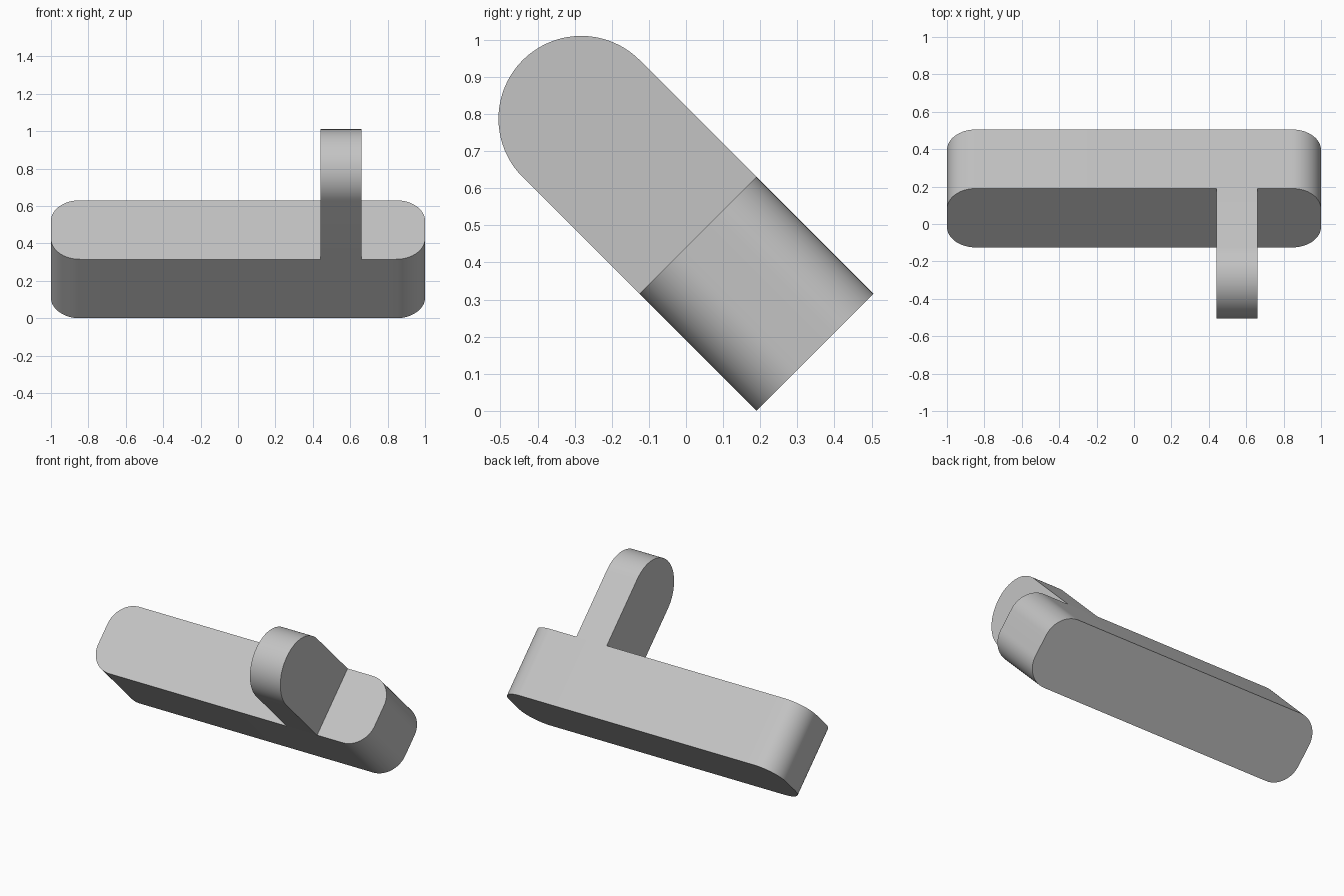
import bpy, bmesh, math
from mathutils import Matrix, Vector

cube = bpy.data.objects.get("Cube")
if cube:
    bpy.data.objects.remove(cube, do_unlink=True)

grey = bpy.data.materials.new("plain_grey")
grey.use_nodes = True
colour = (0.55, 0.55, 0.55, 1)
grey.diffuse_color = colour
grey.node_tree.nodes["Principled BSDF"].inputs["Base Color"].default_value = colour

HALF = 0.223        # half the thickness of the bar
CORNER = 0.155      # rounding of the bar ends
TAB_LENGTH = 0.668  # from bar centre to the tab's rounded end
# Both parts are built upright, then tipped forward together
tilt = Matrix.Translation((0, 0.19, 0.315)) @ Matrix.Rotation(math.radians(45), 4, "X")


def arc(cx, cy, radius, start, end, steps):
    angles = [math.radians(start + (end - start) * i / steps) for i in range(steps + 1)]
    return [(cx + radius * math.cos(a), cy + radius * math.sin(a)) for a in angles]


def extrude_outline(name, points, push):
    """Fill a closed outline and extrude it along push."""
    bm = bmesh.new()
    face = bm.faces.new([bm.verts.new(p) for p in points])
    result = bmesh.ops.extrude_face_region(bm, geom=[face], use_keep_orig=True)
    verts = [g for g in result["geom"] if isinstance(g, bmesh.types.BMVert)]
    bmesh.ops.translate(bm, verts=verts, vec=Vector(push))
    bmesh.ops.recalc_face_normals(bm, faces=bm.faces)
    mesh = bpy.data.meshes.new(name)
    bm.to_mesh(mesh)
    bm.free()
    mesh.materials.append(grey)
    obj = bpy.data.objects.new(name, mesh)
    bpy.context.collection.objects.link(obj)
    obj.matrix_world = tilt
    bpy.ops.object.select_all(action="DESELECT")
    obj.select_set(True)
    bpy.context.view_layer.objects.active = obj
    bpy.ops.object.shade_smooth_by_angle(angle=math.radians(30))
    return obj


# Long bar: rounded rectangle, flat top and bottom
outline = []
for i, (sx, sy) in enumerate([(1, 1), (-1, 1), (-1, -1), (1, -1)]):
    outline += arc(sx * (1 - CORNER), sy * (HALF - CORNER), CORNER, 90 * i, 90 * i + 90, 16)
extrude_outline("bar", [(x, y, -HALF) for x, y in outline], (0, 0, 2 * HALF))

# Upright tab with a half-round end, flush with both sides of the bar
outline = [(-HALF, HALF), (HALF, HALF)] + arc(0, TAB_LENGTH, HALF, 0, 180, 40)
extrude_outline("tab", [(0.44, y, z) for y, z in outline], (0.22, 0, 0))
